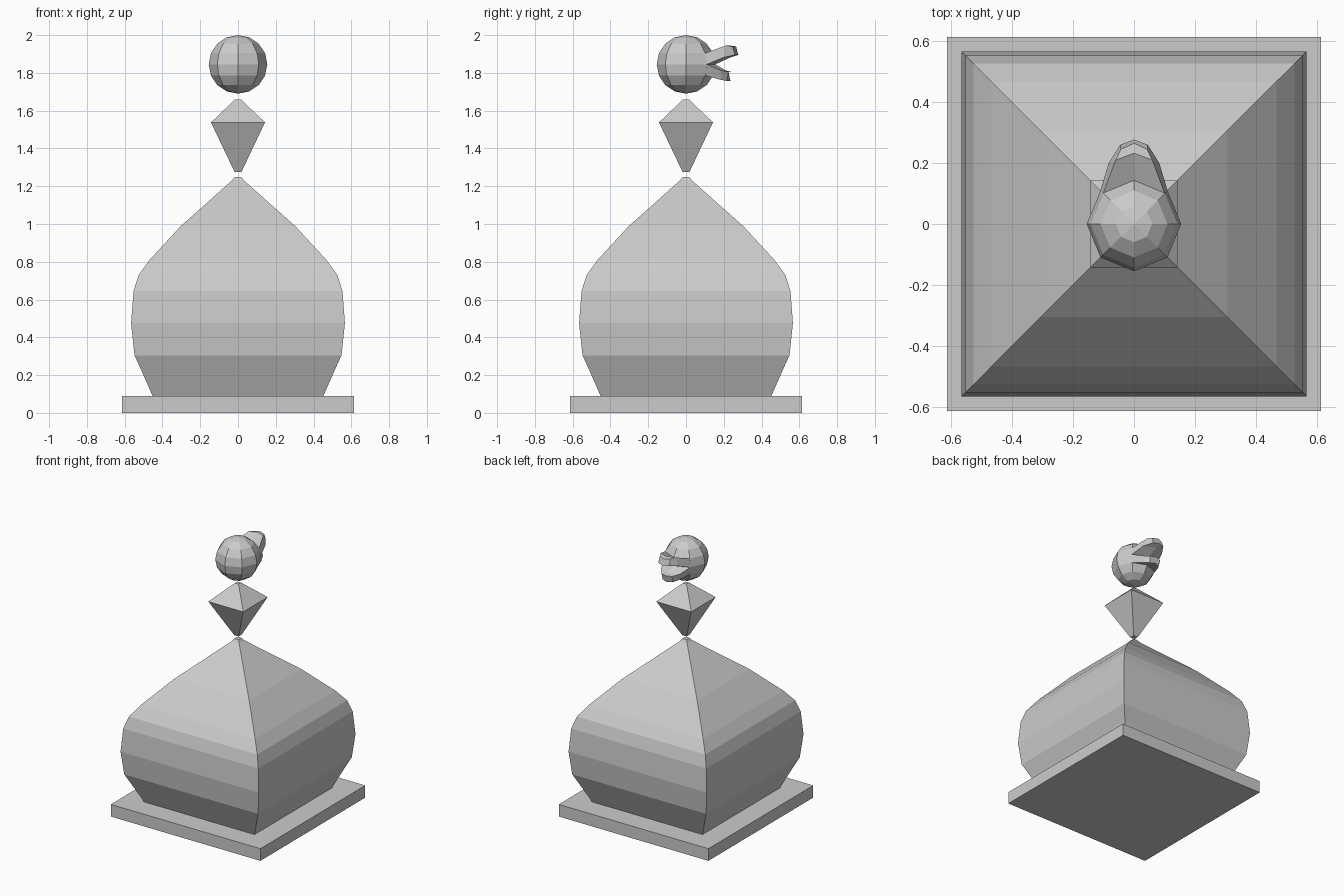
import bpy, bmesh

cube = bpy.data.objects.get("Cube")
if cube:
    bpy.data.objects.remove(cube, do_unlink=True)

stone = bpy.data.materials.new("grey stone")
stone.use_nodes = True
stone.diffuse_color = (0.6, 0.6, 0.6, 1)
stone.node_tree.nodes["Principled BSDF"].inputs["Base Color"].default_value = (0.6, 0.6, 0.6, 1)


def add_object(name, bm):
    """Turn a bmesh into a flat shaded stone object."""
    bmesh.ops.recalc_face_normals(bm, faces=bm.faces)
    mesh = bpy.data.meshes.new(name)
    bm.to_mesh(mesh)
    bm.free()
    mesh.materials.append(stone)
    obj = bpy.data.objects.new(name, mesh)
    bpy.context.collection.objects.link(obj)
    return obj


def loft(name, sections):
    """Skin a list of equally long closed loops and cap both ends."""
    bm = bmesh.new()
    loops = [[bm.verts.new(p) for p in s] for s in sections]
    for a, b in zip(loops, loops[1:]):
        for i in range(len(a)):
            j = (i + 1) % len(a)
            bm.faces.new((a[i], a[j], b[j], b[i]))
    bm.faces.new(loops[0][::-1])
    bm.faces.new(loops[-1])
    return add_object(name, bm)


def square_tower(name, profile):
    """Square sections from (half width, height) pairs."""
    return loft(name, [[(-r, -r, z), (r, -r, z), (r, r, z), (-r, r, z)]
                       for r, z in profile])


def jaw_section(low, high):
    """Six point section; each row is (half width, side y, middle y, z)."""
    (w, s, m, z), (v, t, n, h) = low, high
    return [(-w, s, z), (0, m, z), (w, s, z), (v, t, h), (0, n, h), (-v, t, h)]


# Plinth, onion shaped body and diamond neck
square_tower("base_plinth", [(0.613, 0), (0.613, 0.09)])
square_tower("onion_body", [
    (0.452, 0.09), (0.505, 0.21), (0.548, 0.305), (0.566, 0.475), (0.553, 0.645),
    (0.526, 0.73), (0.468, 0.81), (0.305, 0.987), (0.03, 1.232), (0.018, 1.25)])
square_tower("diamond_neck", [(0.018, 1.275), (0.143, 1.538), (0.015, 1.66)])

# Faceted head
bm = bmesh.new()
bmesh.ops.create_uvsphere(bm, u_segments=8, v_segments=8, radius=0.155)
bmesh.ops.translate(bm, verts=bm.verts, vec=(0, 0, 1.845))
add_object("head", bm)

# Open beak at the back side of the head
loft("upper_beak", [
    jaw_section((0.11, 0.11, 0.155, 1.845), (0.101, 0.101, 0.143, 1.904)),
    jaw_section((0.083, 0.2, 0.235, 1.882), (0.06, 0.21, 0.232, 1.945)),
    jaw_section((0.045, 0.26, 0.277, 1.895), (0.043, 0.245, 0.265, 1.94))])
loft("lower_beak", [
    jaw_section((0.101, 0.101, 0.143, 1.786), (0.11, 0.11, 0.155, 1.845)),
    jaw_section((0.06, 0.185, 0.205, 1.763), (0.075, 0.185, 0.21, 1.813)),
    jaw_section((0.04, 0.215, 0.235, 1.758), (0.043, 0.225, 0.243, 1.805))])
